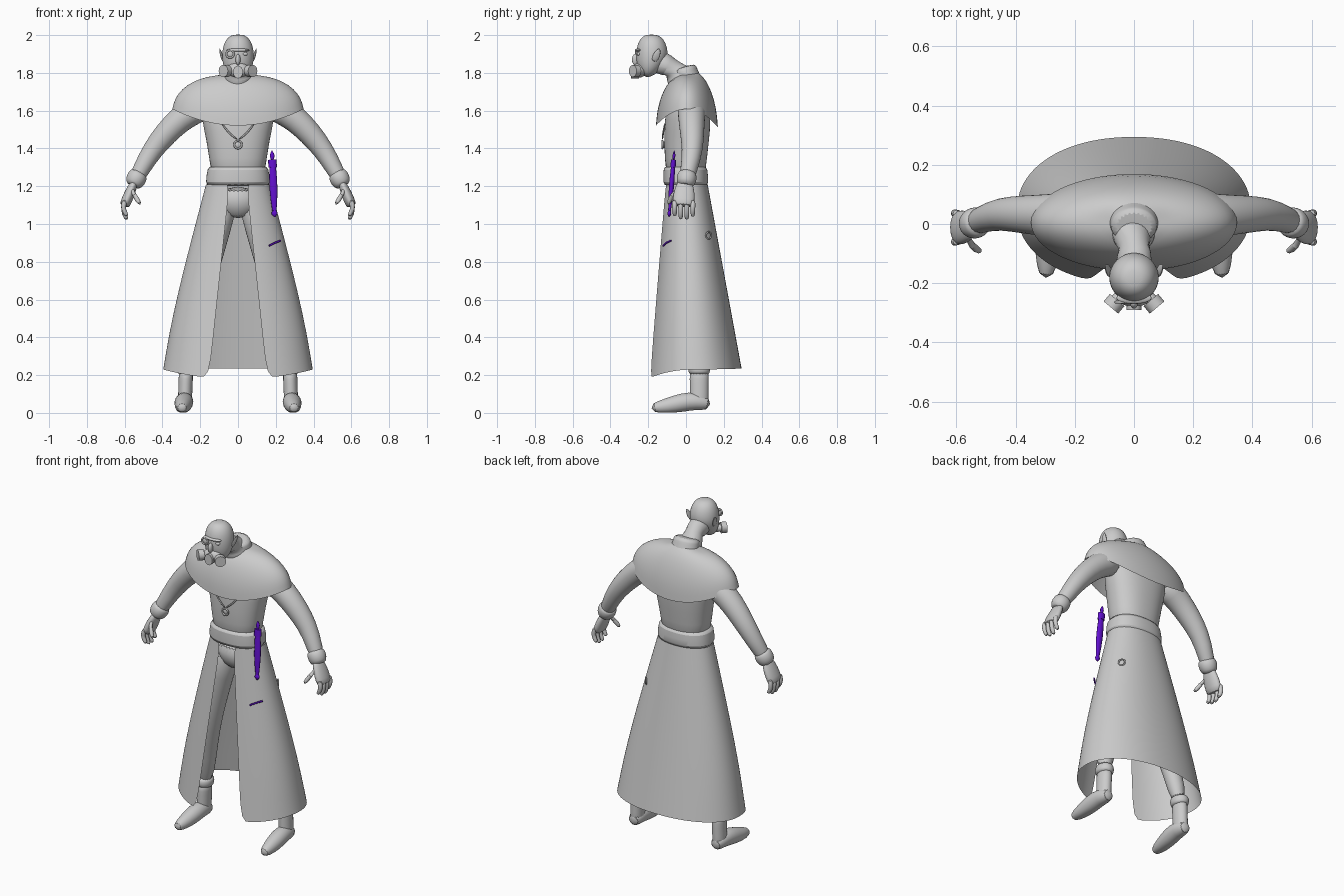
import bpy, bmesh, math
from mathutils import Vector

cube = bpy.data.objects.get("Cube")
if cube:
    bpy.data.objects.remove(cube)


def material(name, rgb):
    mat = bpy.data.materials.new(name)
    mat.use_nodes = True
    mat.diffuse_color = (*rgb, 1)
    mat.node_tree.nodes["Principled BSDF"].inputs["Base Color"].default_value = (*rgb, 1)
    return mat


GREY = material("plain grey", (.6, .6, .6))
PURPLE = material("deep purple", (.12, .005, .62))
SIDES = ((1, "left"), (-1, "right"))
FACING_FRONT = (math.pi / 2, 0, 0)


def finish(obj, name, mat, subdiv=0):
    obj.name = name
    obj.data.materials.append(mat)
    if subdiv:
        smooth = obj.modifiers.new("smooth", "SUBSURF")
        smooth.levels = smooth.render_levels = subdiv
    bpy.ops.object.select_all(action="DESELECT")
    obj.select_set(True)
    bpy.context.view_layer.objects.active = obj
    bpy.ops.object.shade_smooth_by_angle(angle=math.radians(50))
    return obj


def skin(name, rings, mat, closed=True, caps=True, subdiv=1):
    """Bridge a list of equal point rings into one surface."""
    bm = bmesh.new()
    rows = [[bm.verts.new(p) for p in ring] for ring in rings]
    count = len(rows[0])
    for low, high in zip(rows, rows[1:]):
        for i in range(count if closed else count - 1):
            j = (i + 1) % count
            bm.faces.new((low[i], low[j], high[j], high[i]))
    if caps:
        bm.faces.new(rows[0][::-1])
        bm.faces.new(rows[-1])
    bmesh.ops.recalc_face_normals(bm, faces=bm.faces)
    mesh = bpy.data.meshes.new(name)
    bm.to_mesh(mesh)
    bm.free()
    obj = bpy.data.objects.new(name, mesh)
    bpy.context.collection.objects.link(obj)
    return finish(obj, name, mat, subdiv)


def drape(name, rings, slit=None, count=32, power=2, caps=True):
    """Rings of half width, front y, back y, then z at the front, side and back."""
    out = []
    for width, front, back, *heights in rings:
        z_front, z_side, z_back = heights if len(heights) > 1 else heights * 3
        start = math.asin(slit(z_front) / width) if slit else 0
        ring = []
        for i in range(count):
            angle = start + (math.tau - 2 * start) * i / (count - 1 if slit else count)
            s, c = math.sin(angle), math.cos(angle)
            x = math.copysign(abs(s) ** (2 / power), s) * width
            y = math.copysign(abs(c) ** (2 / power), c) * (back - front) / 2
            z = z_side + ((z_front if c > 0 else z_back) - z_side) * c * c
            ring.append((x, (front + back) / 2 - y, z))
        out.append(ring)
    return skin(name, out, GREY, closed=slit is None, caps=caps)


def tube(name, path, start, end, bulge=0, flat=1, side=1, mat=GREY, count=16, subdiv=1):
    """Sweep an ellipse along a path; its radius runs from start to end, fuller midway.
    The depth along y is the radius; flat scales the other direction."""
    pts = [Vector(p) for p in path]
    last = len(pts) - 1
    rings = []
    for i, p in enumerate(pts):
        along = (pts[min(i + 1, last)] - pts[max(i - 1, 0)]).normalized()
        axis = Vector((1, 0, 0)) if abs(along.y) > abs(along.z) else Vector((0, 1, 0))
        u = (axis - along * axis.dot(along)).normalized()
        v = along.cross(u) * flat
        radius = start + (end - start) * i / last + bulge * math.sin(math.pi * i / last)
        ring = []
        for k in range(count):
            angle = math.tau * k / count
            q = p + (u * math.cos(angle) + v * math.sin(angle)) * radius
            ring.append((q.x * side, q.y, max(q.z, 0)))
        rings.append(ring)
    return skin(name, rings, mat, subdiv=subdiv)


def line(a, b, steps=4):
    return [Vector(a).lerp(Vector(b), i / steps) for i in range(steps + 1)]


def ball(name, loc, size, mat=GREY):
    bpy.ops.mesh.primitive_uv_sphere_add(segments=20, ring_count=12, location=loc)
    bpy.context.object.scale = size
    return finish(bpy.context.object, name, mat)


def hoop(name, loc, radius, rotation):
    bpy.ops.mesh.primitive_torus_add(location=loc, rotation=rotation, major_radius=radius,
                                     minor_radius=radius / 4, major_segments=24, minor_segments=8)
    return finish(bpy.context.object, name, GREY)


# Head: rounded rings, narrower behind the jaw
skull = []
for step in range(-4, 5):
    tilt = math.radians(step * 20)
    full = math.cos(tilt) ** .7
    skull.append((.085 * full, -.185 - .08 * full,
                  -.185 + .09 * full + .04 * min(0, math.sin(tilt)),
                  1.89 + .115 * math.sin(tilt)))
drape("head", skull)
tube("neck", [(0, -.17, 1.87), (0, -.1, 1.84), (0, -.04, 1.81), (0, 0, 1.7)], .06, .09)
tube("collar", line((0, .015, 1.74), (0, -.012, 1.835)), .075, .062, flat=1.2, count=24)
ball("nose", (0, -.268, 1.87), (.013, .018, .03))
ball("brow", (0, -.25, 1.92), (.06, .02, .01))
ball("left_eye", (.036, -.25, 1.9), (.015, .01, .01))
hoop("eyepiece_rim", (-.042, -.264, 1.9), .02, FACING_FRONT)
ball("eyepiece_lens", (-.042, -.26, 1.9), (.018, .008, .018))

# Breathing mask and ears
ball("mask_cup", (0, -.245, 1.815), (.06, .035, .04))
tube("mask_snout", [(0, -.25, 1.805), (0, -.29, 1.805)], .026, .026, flat=1.3, subdiv=0)
for side, label in SIDES:
    tube(label + "_filter_neck", [(.03, -.23, 1.81), (.06, -.26, 1.81)], .022, .022,
         side=side, subdiv=0)
    tube(label + "_filter", [(.057, -.257, 1.81), (.078, -.282, 1.81)], .032, .032,
         side=side, subdiv=0)
    tube(label + "_ear", line((.078, -.17, 1.86), (.098, -.14, 1.93)), .012, .003,
         bulge=.012, flat=.4, side=side)

# Shoulder cape: a quarter curve from collar to arched hem
cape = []
for step in range(6):
    turn = math.pi / 2 * step / 5
    out, fall = math.sin(turn), 1 - math.cos(turn)
    sag = fall ** .8
    cape.append((.08 + .27 * out, -.06 - .1 * out, .06 + .11 * out,
                 1.775 - .255 * sag, 1.79 - .18 * fall, 1.805 - .295 * sag))
drape("cape", cape, caps=False)

# Torso and belt
drape("torso", [(.14, -.1, .1, 1.2), (.15, -.115, .11, 1.35), (.18, -.115, .13, 1.5),
                (.2, -.11, .13, 1.6), (.17, -.07, .1, 1.7)], power=2.3)
drape("belt", [(.16, -.11, .11, 1.2), (.174, -.122, .12, 1.21), (.162, -.12, .115, 1.3),
               (.15, -.11, .1, 1.305)], power=2.3)

# Necklace
for side, label in SIDES:
    tube(label + "_chain", [(.09, -.11, 1.54), (.05, -.122, 1.48), (0, -.125, 1.445)],
         .005, .005, side=side, count=8)
hoop("pendant_ring", (0, -.125, 1.42), .02, FACING_FRONT)
ball("pendant", (0, -.118, 1.42), (.018, .008, .018))

# Long skirt, open down the front, with a hem that dips at the front corners
skirt = []
for step in range(6):
    t = step / 5
    skirt.append((.17 + .26 * t - .033 * t ** 4, -.11 - .095 * t, .115 + .18 * t,
                  1.21 - 1.03 * t, 1.21 - .98 * t, 1.21 - .975 * t))
drape("skirt", skirt, slit=lambda z: .04 + .1 * (1.21 - z), count=40, power=2.15, caps=False)
hoop("skirt_clasp", (.19, .12, .94), .018, (0, math.pi / 2, .7))

# Hips, legs and boots
drape("hips", [(.06, -.05, .06, 1.03), (.12, -.09, .09, 1.09), (.15, -.1, .1, 1.2)])
for side, label in SIDES:
    tube(label + "_leg", [(.08, 0, 1.14), (.12, 0, .97), (.16, 0, .8), (.205, .01, .6),
                          (.245, .05, .4), (.275, .07, .22)], .09, .045, side=side)
    tube(label + "_boot_cuff", line((.272, .07, .26), (.277, .07, .2)), .05, .05,
         bulge=.01, flat=.85, side=side)
    tube(label + "_boot_shaft", line((.275, .07, .23), (.282, .07, .03)), .052, .05,
         flat=.75, side=side)
    tube(label + "_boot_foot", [(.28, .13, .045), (.283, .05, .065), (.287, -.02, .055),
                                (.292, -.1, .035), (.298, -.185, .025)], .035, .025,
         bulge=.022, side=side)

    # Arms, gloves and fingers
    tube(label + "_arm", [(.17, .03, 1.63), (.26, .03, 1.59), (.34, .03, 1.525),
                          (.42, .035, 1.435), (.48, .03, 1.35), (.56, -.005, 1.2)],
         .08, .04, bulge=.005, side=side)
    tube(label + "_glove_cuff", line((.52, .01, 1.275), (.56, -.005, 1.2)), .045, .038,
         bulge=.013, side=side)
    tube(label + "_palm", line((.545, -.005, 1.23), (.604, -.015, 1.09)), .036, .055,
         bulge=.012, flat=.5, side=side)
    for finger in range(4):
        y = -.06 + .032 * finger
        tip = 1.05 - .02 * math.sin(finger)
        tube(f"{label}_finger_{finger + 1}",
             [(.598, y, 1.13), (.608, y, 1.09), (.603, y, tip + .02), (.586, y, tip - .01)],
             .016, .012, side=side, count=8)
    tube(label + "_thumb", [(.565, -.035, 1.19), (.55, -.075, 1.155), (.515, -.095, 1.1)],
         .022, .012, side=side, count=8)


# Sheathed dagger hanging at the left hip, and the stripe on the skirt
def dagger_part(name, top, bottom, start, end, bulge=0):
    ends = [(.18 + (1.385 - z) * .04, -.062 - (1.385 - z) * .08, z) for z in (top, bottom)]
    tube(name, line(*ends), start, end, bulge, flat=1.6, mat=PURPLE, subdiv=0)


dagger_part("dagger_finial", 1.388, 1.34, .001, .004, bulge=.005)
dagger_part("dagger_guard", 1.34, 1.3, .014, .014)
dagger_part("dagger_sheath", 1.3, 1.07, .011, .007, bulge=.004)
dagger_part("dagger_tip", 1.07, 1.038, .006, .002, bulge=.006)
tube("skirt_stripe", [(.165, -.121, .885), (.195, -.106, .9), (.225, -.08, .912)],
     .005, .005, mat=PURPLE, count=8, subdiv=0)
